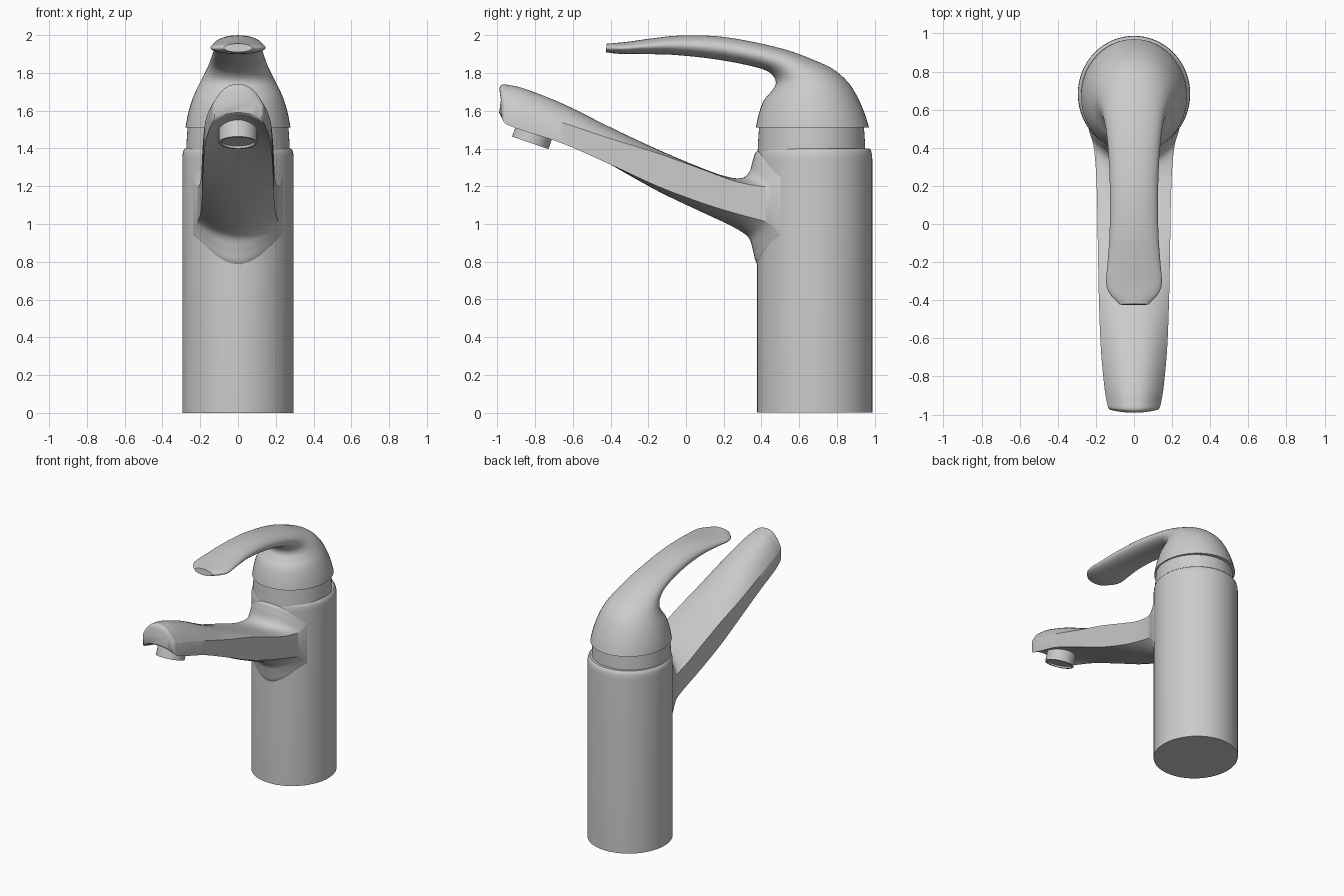
import bpy, bmesh, math

cube = bpy.data.objects.get("Cube")
if cube:
    bpy.data.objects.remove(cube, do_unlink=True)


def finish(name, bm, angle=35):
    """Turn a bmesh into a smooth-shaded object that keeps its sharp edges."""
    bmesh.ops.recalc_face_normals(bm, faces=bm.faces)
    mesh = bpy.data.meshes.new(name)
    bm.to_mesh(mesh)
    bm.free()
    obj = bpy.data.objects.new(name, mesh)
    bpy.context.collection.objects.link(obj)
    bpy.ops.object.select_all(action='DESELECT')
    obj.select_set(True)
    bpy.context.view_layer.objects.active = obj
    bpy.ops.object.shade_smooth_by_angle(angle=math.radians(angle))
    return obj


def skin(rings):
    """Bridge closed rings of points and cap both ends."""
    bm = bmesh.new()
    loops = [[bm.verts.new(p) for p in ring] for ring in rings]
    n = len(loops[0])
    for a, b in zip(loops, loops[1:]):
        for i in range(n):
            j = (i + 1) % n
            bm.faces.new((a[i], a[j], b[j], b[i]))
    bm.faces.new(loops[0])
    bm.faces.new(loops[-1])
    return bm


def revolve(name, profile, stretch=1.0, segments=64):
    """Revolve (radius, z) points about z; stretch scales the depth."""
    turns = [math.tau * i / segments for i in range(segments)]
    rings = [[(r * math.cos(t), r * stretch * math.sin(t), z) for t in turns]
             for r, z in profile]
    return finish(name, skin(rings))


def smooth_sections(sections, steps=6):
    """Catmull-Rom interpolation through section parameters."""
    padded = [sections[0]] + sections + [sections[-1]]
    out = []
    for p0, p1, p2, p3 in zip(padded, padded[1:], padded[2:], padded[3:]):
        for s in range(steps):
            t = s / steps
            out.append([b + t / 2 * (c - a + t * (2 * a - 5 * b + 4 * c - d
                        + t * (3 * (b - c) + d - a)))
                        for a, b, c, d in zip(p0, p1, p2, p3)])
    return out + [sections[-1]]


# Body column with a rounded shoulder
body = revolve("body", [(0.295, 0), (0.295, 1.34), (0.293, 1.37),
                        (0.288, 1.39), (0.278, 1.4)], 1.035)
body.location.y = 0.682

# Collar between body and handle
collar = revolve("collar", [(0.275, 1.37), (0.272, 1.44), (0.266, 1.53)], 1.04)
collar.location.y = 0.665


# Handle: oval sections turning from the level cap into the lever
def handle_ring(y0, z0, y1, z1, w, n=48):
    ring = []
    for i in range(n):
        t = math.tau * i / n
        f = (1 + math.cos(t)) / 2
        ring.append((w * math.sin(t), y0 + (y1 - y0) * f, z0 + (z1 - z0) * f))
    return ring


# Each row: lower point y, z; upper point y, z; half width
handle_sections = [
    (0.37, 1.51, 0.97, 1.51, 0.278),
    (0.385, 1.58, 0.945, 1.59, 0.264),
    (0.41, 1.65, 0.905, 1.68, 0.24),
    (0.45, 1.70, 0.855, 1.755, 0.212),
    (0.475, 1.74, 0.78, 1.82, 0.185),
    (0.465, 1.78, 0.68, 1.868, 0.162),
    (0.42, 1.815, 0.54, 1.92, 0.145),
    (0.31, 1.845, 0.36, 1.964, 0.132),
    (0.14, 1.875, 0.16, 1.995, 0.126),
    (-0.05, 1.895, -0.04, 1.998, 0.128),
    (-0.2, 1.9, -0.19, 1.982, 0.138),
    (-0.31, 1.9, -0.305, 1.966, 0.146),
    (-0.37, 1.903, -0.365, 1.96, 0.126),
    (-0.425, 1.91, -0.42, 1.955, 0.075),
]
finish("handle", skin([handle_ring(*s) for s in smooth_sections(handle_sections)]), 45)


# Spout: arched top, upright sides and an underside that may sag or hollow
def spout_ring(y, top, arch, bottom, hollow, w, bend, n=24):
    us = [math.sin(math.pi * (i / n - 0.5)) for i in range(n + 1)]
    upper = [(w * u, y + bend * u * u, top - arch * abs(u) ** 2.5) for u in us]
    lower = [(w * u, y + bend * u * u, bottom + hollow * (1 - u * u))
             for u in reversed(us)]
    return upper + lower


# Each row: y, top, arch, lower edge, hollow, half width, bend
spout_sections = [
    (-0.99, 1.715, 0.10, 1.56, 0.03, 0.125, 0.015),
    (-0.975, 1.738, 0.11, 1.538, 0.04, 0.135, 0.012),
    (-0.94, 1.736, 0.12, 1.52, 0.05, 0.143, 0.008),
    (-0.85, 1.715, 0.12, 1.49, 0.045, 0.156, 0),
    (-0.65, 1.636, 0.10, 1.425, 0.03, 0.174, 0),
    (-0.4, 1.512, 0.06, 1.315, 0, 0.184, 0),
    (-0.15, 1.395, 0.02, 1.2, -0.025, 0.189, 0),
    (0.08, 1.298, 0.01, 1.11, -0.045, 0.193, 0.01),
    (0.22, 1.25, 0.02, 1.06, -0.06, 0.198, 0.03),
    (0.3, 1.245, 0.04, 1.03, -0.075, 0.206, 0.06),
    (0.337, 1.28, 0.08, 1.01, -0.09, 0.216, 0.09),
    (0.355, 1.34, 0.12, 0.98, -0.12, 0.23, 0.115),
    (0.375, 1.385, 0.14, 0.94, -0.15, 0.238, 0.13),
    (0.43, 1.39, 0.14, 0.9, -0.16, 0.238, 0.14),
]
finish("spout", skin([spout_ring(*s) for s in smooth_sections(spout_sections)]))

# Outlet nozzle with a shallow recess, tilted under the spout tip
nozzle = revolve("outlet_nozzle", [(0.088, 0.012), (0.09, 0), (0.102, 0),
                                   (0.102, 0.14)], segments=48)
nozzle.location = (0, -0.825, 1.43)
nozzle.rotation_euler.x = -math.radians(19)
